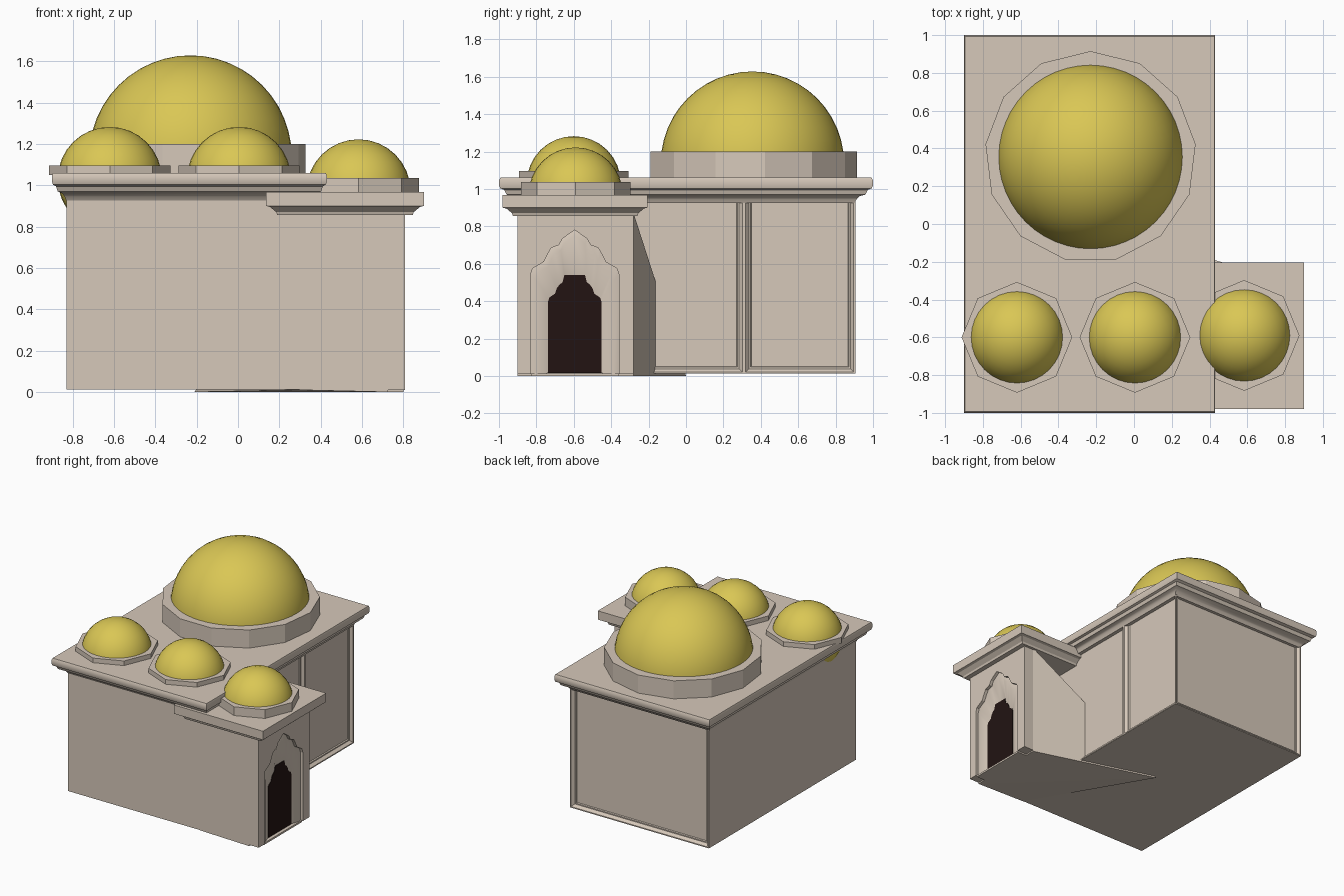
import bpy, bmesh
from math import pi, sin, cos, radians

if "Cube" in bpy.data.objects:
    bpy.data.objects.remove(bpy.data.objects["Cube"])


def material(name, rgb):
    m = bpy.data.materials.new(name)
    m.diffuse_color = (*rgb, 1)
    m.use_nodes = True
    m.node_tree.nodes["Principled BSDF"].inputs["Base Color"].default_value = m.diffuse_color
    return m


stone = material("stone", (0.67, 0.58, 0.49))
gold = material("gold", (0.70, 0.57, 0.09))
dark = material("dark_wood", (0.016, 0.007, 0.006))


def finish(bm, name, mat, smooth=None, fix=True):
    if fix:
        bmesh.ops.recalc_face_normals(bm, faces=bm.faces[:])
    me = bpy.data.meshes.new(name)
    bm.to_mesh(me)
    bm.free()
    me.materials.append(mat)
    ob = bpy.data.objects.new(name, me)
    bpy.context.collection.objects.link(ob)
    if smooth:
        bpy.ops.object.select_all(action='DESELECT')
        ob.select_set(True)
        bpy.context.view_layer.objects.active = ob
        bpy.ops.object.shade_smooth_by_angle(angle=radians(smooth))
    return ob


def loft(name, rings, mat, closed=True, caps=(True, True), smooth=None):
    """Skin a list of equally long point rings."""
    bm = bmesh.new()
    vs = [[bm.verts.new(p) for p in r] for r in rings]
    n = len(vs[0])
    for a, b in zip(vs, vs[1:]):
        for i in range(n if closed else n - 1):
            j = (i + 1) % n
            bm.faces.new((a[i], a[j], b[j], b[i]))
    if caps[0]:
        bm.faces.new(vs[0])
    if caps[1]:
        bm.faces.new(vs[-1])
    return finish(bm, name, mat, smooth)


def rect(x0, x1, y0, y1, z):
    return [(x0, y0, z), (x1, y0, z), (x1, y1, z), (x0, y1, z)]


def dome(name, x, y, z, r, seg):
    bm = bmesh.new()
    bmesh.ops.create_uvsphere(bm, u_segments=seg, v_segments=seg // 2, radius=r)
    bmesh.ops.translate(bm, verts=bm.verts, vec=(x, y, z))
    finish(bm, name, gold, 40)


def drum(name, x, y, z0, z1, r, n):
    ring = [(x + r * sin(2 * pi * i / n), y + r * cos(2 * pi * i / n)) for i in range(n)]
    loft(name, [[(*p, z) for p in ring] for z in (z0, z1)], stone)


# Main hall: box with the right wall split in two, framed recessed panels
bm = bmesh.new()
X0, X1, Y0, Y1, YM = -0.83, 0.36, -0.9, 0.905, 0.31
plan = [(X0, Y0), (X1, Y0), (X1, YM), (X1, Y1), (X0, Y1)]
lo = [bm.verts.new((*p, 0.012)) for p in plan]
hi = [bm.verts.new((*p, 0.97)) for p in plan]
sides = [bm.faces.new((lo[i], lo[(i + 1) % 5], hi[(i + 1) % 5], hi[i])) for i in range(5)]
bm.faces.new(lo[::-1])
bm.faces.new(hi)
bm.normal_update()
for f in sides[1:4]:
    for thick, depth in ((0.012, 0), (0.025, -0.02), (0.012, 0.0), (0.006, -0.008)):
        bmesh.ops.inset_individual(bm, faces=[f], thickness=thick, depth=depth)
finish(bm, "hall_walls", stone)

# Moulded flat roof of the hall
prof = [(0.0, 0.925), (0.12, 0.945), (0.3, 0.962), (0.6, 0.97), (0.72, 0.995),
        (0.93, 1.003), (1, 1.02), (1, 1.045), (0.93, 1.06)]
loft("hall_roof", [rect(X0 - 0.07 * t, X1 + 0.07 * t, -0.9 - 0.1 * t, 0.9 + 0.1 * t, z)
                   for t, z in prof], stone, smooth=40)

# Porch: wedge that tapers back into the hall
bm = bmesh.new()
for p in [(0.725, -0.9, 0), (0.725, -0.9, 0.87), (0.725, -0.28, 0), (0.725, -0.28, 0.87),
          (-0.21, 0, 0), (0.3, -0.9, 0.01), (0.3, -0.9, 0.87)]:
    bm.verts.new(p)
bmesh.ops.convex_hull(bm, input=bm.verts[:])
finish(bm, "porch_body", stone)

# Porch roof with stepped moulding
prof = [(0.055, 0.855), (0.05, 0.87), (0.02, 0.895), (0.0, 0.9), (0.0, 0.968)]
loft("porch_roof", [rect(0.135 + d, 0.9 - d, -0.98 + d, -0.205 - d, z) for d, z in prof], stone)

# Scalloped arch: half profile (distance from centre, height), mirrored
CY = -0.595
half = [(0.237, 0.01), (0.237, 0.54), (0.225, 0.575), (0.165, 0.61), (0.145, 0.65),
        (0.125, 0.685), (0.085, 0.7), (0.065, 0.735), (0.0, 0.78)]
door_half = [(0.142, 0.015), (0.142, 0.4), (0.135, 0.42), (0.105, 0.44), (0.095, 0.47),
             (0.08, 0.49), (0.065, 0.5), (0.055, 0.54), (0.0, 0.54)]


def arch(pts, x):
    left = [(x, CY - d, z) for d, z in pts]
    return left + [(x, CY + d, z) for d, z in pts[-2::-1]]


inner = [(d * 0.87, z - 0.028 if z > 0.1 else z) for d, z in half]

# Portal slab around the arch
outline = lambda x: [(x, -0.9, 0.01)] + arch(half, x) + [
    (x, -0.28, 0.01), (x, -0.28, 0.87), (x, -0.9, 0.87)]
loft("portal_slab", [outline(0.72), outline(0.808)], stone)

# Niche funnels down to the door
loft("niche", [arch(half, 0.785), arch(inner, 0.795), arch(door_half, 0.772)], stone,
     closed=False, caps=(False, False), smooth=50)
loft("door", [arch(door_half, 0.73), arch(door_half, 0.776)], dark)
loft("threshold", [rect(0.72, 0.80, -0.83, -0.36, z) for z in (0.0, 0.014)], stone)

# Domes on polygonal drums
drum("main_drum", -0.23, 0.355, 1.05, 1.2, 0.56, 13)
dome("main_dome", -0.23, 0.355, 1.138, 0.49, 48)
for name, x, y, z0, z1, zc in (("left", -0.62, -0.6, 1.05, 1.096, 1.03),
                               ("middle", 0.005, -0.6, 1.05, 1.096, 1.03),
                               ("porch", 0.583, -0.59, 0.96, 1.036, 0.97)):
    drum(name + "_drum", x, y, z0, z1, 0.293, 8)
    dome(name + "_dome", x, y, zc, 0.252, 32)
